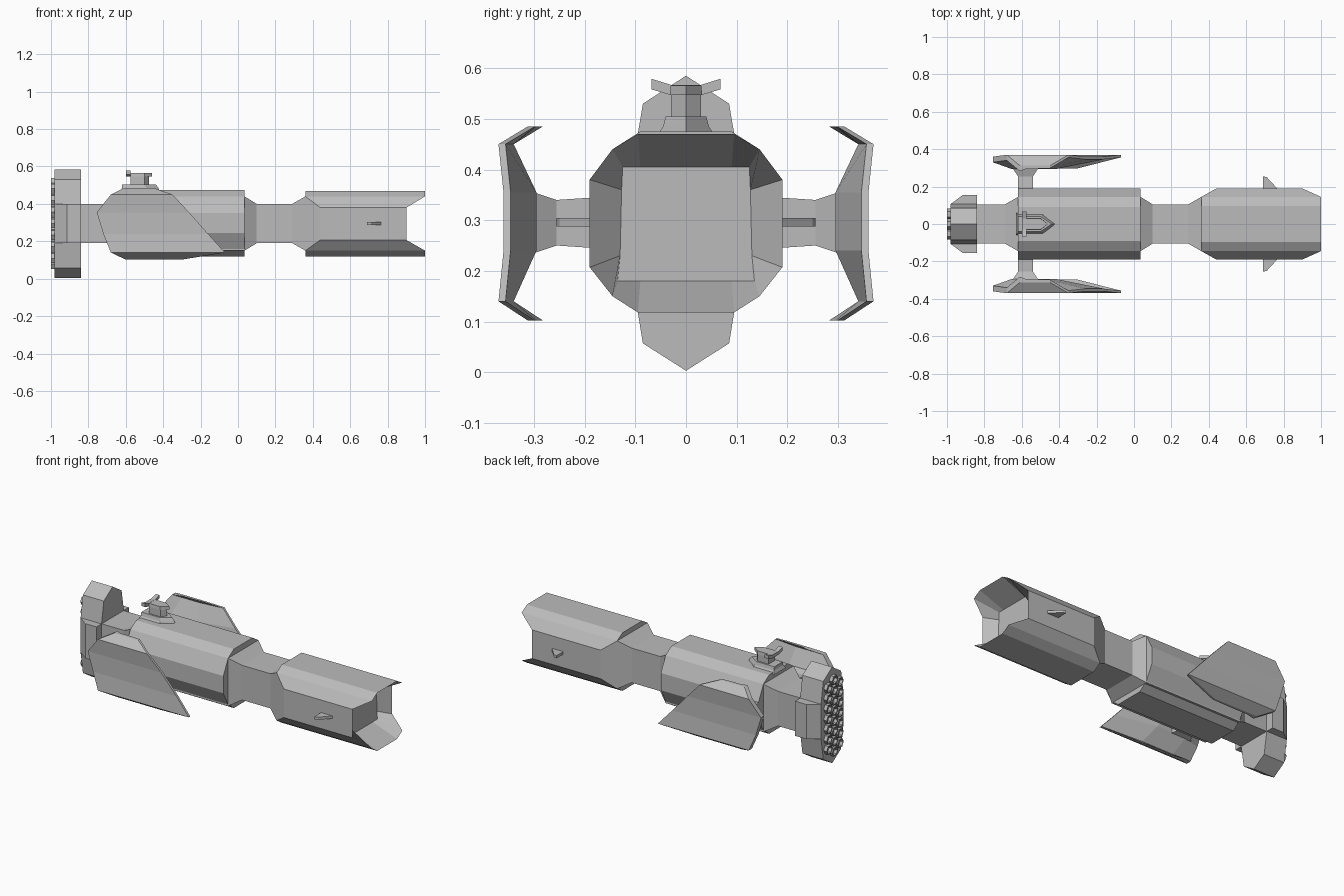
import bpy
import bmesh
from math import cos, sin, pi

cube = bpy.data.objects.get("Cube")
if cube:
    bpy.data.objects.remove(cube, do_unlink=True)

MID = 0.295  # height of the ship's long axis

grey = bpy.data.materials.new("hull_grey")
grey.use_nodes = True
colour = (0.5, 0.5, 0.5, 1)
grey.diffuse_color = colour
grey.node_tree.nodes["Principled BSDF"].inputs["Base Color"].default_value = colour


def finish(bm, name, mirror=False):
    bmesh.ops.recalc_face_normals(bm, faces=bm.faces)
    mesh = bpy.data.meshes.new(name)
    bm.to_mesh(mesh)
    bm.free()
    mesh.materials.append(grey)
    obj = bpy.data.objects.new(name, mesh)
    bpy.context.collection.objects.link(obj)
    if mirror:
        obj.modifiers.new("other_side", 'MIRROR').use_axis = (False, True, False)
    return obj


def bridge(bm, a, b):
    for i in range(len(a)):
        j = (i + 1) % len(a)
        bm.faces.new((a[i], a[j], b[j], b[i]))


def loft(name, rings, mirror=False):
    """Skin a list of equal-length rings and cap both ends."""
    bm = bmesh.new()
    loops = [[bm.verts.new(p) for p in ring] for ring in rings]
    for a, b in zip(loops, loops[1:]):
        bridge(bm, a, b)
    bm.faces.new(loops[0])
    bm.faces.new(loops[-1])
    return finish(bm, name, mirror)


def both_sides(half):
    """Close a half outline, listed top to bottom, across y = 0."""
    return half + [(-y, z) for y, z in reversed(half) if y > 0]


def section(x, outline):
    return [(x, y, z) for y, z in outline]


def box_ring(x, y, h):
    return section(x, both_sides([(y, MID + h), (y, MID - h)]))


# Square spine with flares where it meets the hull blocks
NECK, FLARE = (0.105, 0.105), (0.145, 0.145)
loft("spine", [box_ring(x, *size) for x, size in (
    (-0.86, NECK), (-0.69, NECK), (-0.62, FLARE), (0.035, FLARE),
    (0.1, NECK), (0.29, NECK), (0.36, FLARE))])

# Middle hull
middle = both_sides([(0.09, 0.475), (0.145, 0.44), (0.19, 0.35),
                     (0.19, 0.245), (0.145, 0.16), (0.09, 0.118)])
loft("middle_hull", [section(-0.62, middle), section(0.035, middle)])

# Front hull: side walls stop short of the ends, nose is hollow
bow = both_sides([(0.095, 0.47), (0.145, 0.44), (0.19, 0.38),
                  (0.19, 0.207), (0.145, 0.15), (0.095, 0.118)])
bay = both_sides([(0.09, 0.405), (0.125, 0.405), (0.127, 0.36),
                  (0.13, 0.23), (0.135, 0.18), (0.09, 0.18)])
bm = bmesh.new()
rear = [bm.verts.new((0.44 if abs(y) > 0.18 else 0.36, y, z)) for y, z in bow]
front = [bm.verts.new((0.9 if abs(y) > 0.18 else 1.0, y, z)) for y, z in bow]
inner = [bm.verts.new((0.84, y, z)) for y, z in bay]
bridge(bm, rear, front)
bridge(bm, front, inner)
bm.faces.new(inner)
bm.faces.new([v for v in rear if v.co.x < 0.4])
bm.faces.new(rear[1:5])
bm.faces.new(rear[7:11])
finish(bm, "front_hull")

# Small side spikes on the front hull
spike = [(0.69, 0.18), (0.69, 0.255), (0.71, 0.25), (0.775, 0.18)]
loft("side_spike", [[(x, y, z) for x, y in spike] for z in (0.288, 0.304)], True)

# Tall engine block with a chamfered pod on each side
block = both_sides([(0, 0.585), (0.085, 0.53), (0.107, 0.4),
                    (0.107, 0.19), (0.085, 0.057), (0, 0.003)])
loft("engine_block", [section(-0.98, block), section(-0.84, block)])
loft("engine_side_pods", [box_ring(-0.98, 0.107, 0.105),
                          box_ring(-0.915, 0.155, 0.105),
                          box_ring(-0.84, 0.155, 0.105)])

# Honeycomb of open six-sided nozzles
bm = bmesh.new()
for column in (-1, 0, 1):
    count = 8 if column == 0 else 7
    for row in range(count):
        cy = column * 0.053
        cz = MID + (row - (count - 1) / 2) * 0.062
        rings = []
        for x, r in ((-0.97, 0.029), (-1.0, 0.029), (-1.0, 0.022), (-0.983, 0.018)):
            rings.append([bm.verts.new((x, cy + r * cos(k * pi / 3),
                                        cz + r * sin(k * pi / 3))) for k in range(6)])
        for a, b in zip(rings, rings[1:]):
            bridge(bm, a, b)
        bm.faces.new(rings[-1])
finish(bm, "engine_nozzles")


# Curved shield wings: level, outer y, inner y, back x, front x
def wing_ring(z, outer, inner, back, tip):
    span = tip - back
    return [(back, outer, z), (tip, outer, z), (tip, outer - 0.014, z),
            (back + span * 0.55, inner, z), (back + span * 0.2, inner, z),
            (back, outer - 0.03, z)]


loft("shield_wing", [wing_ring(*row) for row in (
    (0.485, 0.312, 0.295, -0.61, -0.45), (0.45, 0.37, 0.34, -0.68, -0.35),
    (0.355, 0.36, 0.295, -0.755, -0.262), (0.24, 0.36, 0.295, -0.72, -0.16),
    (0.14, 0.37, 0.34, -0.68, -0.07), (0.102, 0.312, 0.295, -0.6, -0.3))], True)

# Pylons holding the wings
loft("wing_pylon", [[(-0.58 + sx * w, y, MID + sz * h)
                     for sx, sz in ((-1, -1), (1, -1), (1, 1), (-1, 1))]
                    for y, w, h in ((0.15, 0.04, 0.052), (0.255, 0.04, 0.045),
                                    (0.3, 0.07, 0.06))], True)


# Command tower: arrow-shaped tiers with a bent bar on top
def arrow(back, shoulder, tip, y, z):
    return [(back, -y, z), (shoulder, -y, z), (tip, 0, z), (shoulder, y, z), (back, y, z)]


loft("tower_base", [arrow(-0.63, -0.49, -0.42, 0.058, 0.465),
                    arrow(-0.62, -0.49, -0.425, 0.045, 0.485),
                    arrow(-0.62, -0.5, -0.44, 0.04, 0.505)])
loft("tower_column", [arrow(-0.575, -0.5, -0.475, 0.03, 0.5),
                      arrow(-0.575, -0.5, -0.475, 0.03, 0.55)])
loft("tower_roof", [arrow(-0.58, -0.5, -0.46, 0.032, 0.547),
                    arrow(-0.58, -0.5, -0.46, 0.03, 0.566)])
loft("tower_bar", [[(x, y, z) for x, z in ((-0.6, low), (-0.575, low),
                                           (-0.575, high), (-0.6, high))]
                   for y, low, high in ((-0.068, 0.558, 0.579), (-0.03, 0.547, 0.567),
                                        (0.03, 0.547, 0.567), (0.068, 0.558, 0.579))])
